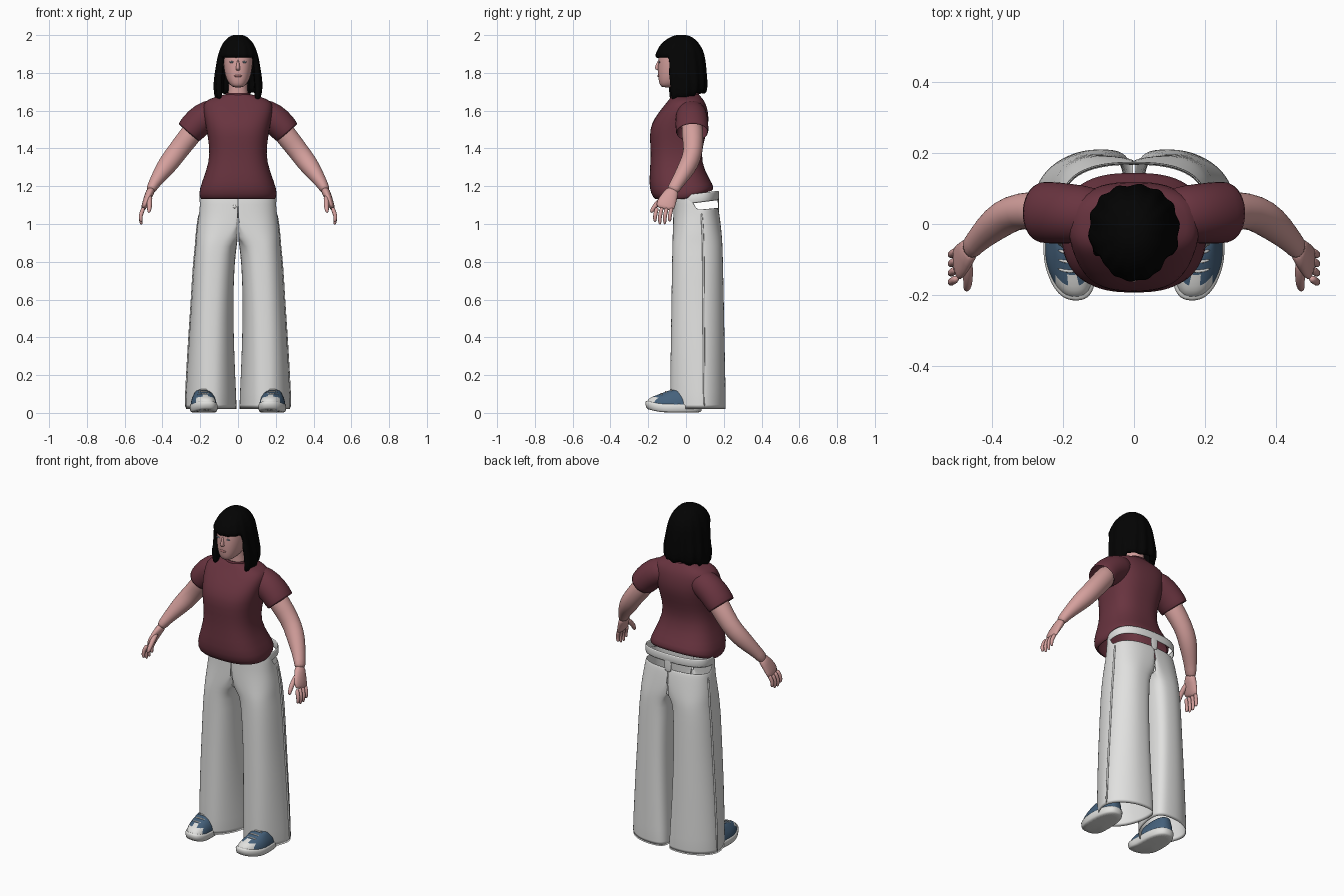
import bpy, bmesh, math, random
from mathutils import Vector

random.seed(4)
old = bpy.data.objects.get("Cube")
if old:
    bpy.data.objects.remove(old)


def material(name, r, g, b):
    m = bpy.data.materials.new(name)
    m.use_nodes = True
    m.diffuse_color = (r, g, b, 1)
    bsdf = m.node_tree.nodes["Principled BSDF"]
    bsdf.inputs["Base Color"].default_value = (r, g, b, 1)
    bsdf.inputs["Roughness"].default_value = 0.8
    return m


SKIN = material("skin", 0.66, 0.35, 0.335)
HAIR = material("black_hair", 0.001, 0.001, 0.001)
SHIRT = material("maroon_cloth", 0.14, 0.034, 0.05)
PANTS = material("pale_cloth", 0.75, 0.75, 0.74)
BLUE = material("blue_canvas", 0.06, 0.12, 0.2)
WHITE = material("white_rubber", 0.75, 0.75, 0.73)
LIPS = material("lips", 0.45, 0.19, 0.19)
EYE = material("grey_eye", 0.2, 0.25, 0.3)


def oval(z, cx, rx, front, back, n=32, e=2.4):
    """Rounded-box ring at height z."""
    pts = []
    for i in range(n):
        a = math.tau * i / n
        c, s = math.cos(a), math.sin(a)
        pts.append(Vector((cx + rx * math.copysign(abs(c) ** (2 / e), c),
                           (front + back) / 2 + (back - front) / 2 * math.copysign(abs(s) ** (2 / e), s), z)))
    return pts


def loft(name, rings, mats, caps=(False, False), thick=0, drop=None, rule=None, side=1):
    """Skin a stack of rings; drop removes faces and rule picks a material by face centre."""
    bm = bmesh.new()
    rows = [[bm.verts.new((p.x * side, p.y, p.z)) for p in r] for r in rings]
    for a, b in zip(rows, rows[1:]):
        n = len(a)
        for i in range(n):
            bm.faces.new((a[i], a[(i + 1) % n], b[(i + 1) % n], b[i]))
    for row, cap in zip((rows[0], rows[-1]), caps):
        if cap:
            bm.faces.new(row)
    if drop:
        bmesh.ops.delete(bm, geom=[f for f in bm.faces if drop(f)], context='FACES')
    bmesh.ops.recalc_face_normals(bm, faces=bm.faces)
    for f in bm.faces:
        f.smooth = True
        if rule:
            f.material_index = rule(f.calc_center_median())
    me = bpy.data.meshes.new(name)
    bm.to_mesh(me)
    bm.free()
    for m in mats:
        me.materials.append(m)
    ob = bpy.data.objects.new(name, me)
    bpy.context.collection.objects.link(ob)
    if thick:
        mod = ob.modifiers.new("thickness", 'SOLIDIFY')
        mod.thickness = thick
        mod.offset = -1
    mod = ob.modifiers.new("smooth", 'SUBSURF')
    mod.levels = mod.render_levels = 1
    return ob


def tube(name, path, mat, n=14, caps=(True, True), **kw):
    """Tube through (x, y, z, radius, radius along y)."""
    pts = [Vector(p[:3]) for p in path]
    rings = []
    for i, p in enumerate(path):
        t = (pts[min(i + 1, len(pts) - 1)] - pts[max(i - 1, 0)]).normalized()
        u = t.cross(Vector((0, 1, 0))).normalized()
        v = u.cross(t)
        rings.append([pts[i] + u * p[3] * math.cos(math.tau * k / n) + v * p[4] * math.sin(math.tau * k / n)
                      for k in range(n)])
    return loft(name, rings, [mat], caps, **kw)


def ball(name, loc, size, mat):
    bpy.ops.mesh.primitive_uv_sphere_add(segments=16, ring_count=10, radius=1, location=loc)
    ob = bpy.context.object
    ob.name, ob.scale = name, size
    ob.data.materials.append(mat)
    bpy.ops.object.shade_smooth()


# Head and neck
loft("neck", [oval(z, 0, w, f, b) for z, w, f, b in
              [(1.62, .07, -.06, .07), (1.69, .05, -.055, .055), (1.78, .048, -.06, .05)]], [SKIN])
loft("head", [oval(z, 0, w, f, b) for z, w, f, b in
              [(1.722, .022, -.125, -.06), (1.735, .042, -.139, -.03), (1.76, .058, -.145, .02),
               (1.79, .069, -.148, .05), (1.83, .076, -.149, .065), (1.87, .079, -.146, .07),
               (1.91, .078, -.143, .07), (1.95, .06, -.1, .05)]], [SKIN], (True, True))
loft("nose", [oval(z, 0, w, f, -.13, 12, 2) for z, w, f in
              [(1.812, .008, -.15), (1.818, .014, -.162), (1.828, .011, -.168), (1.85, .007, -.157),
               (1.872, .006, -.146)]], [SKIN], (True, True))
ball("lips", (0, -.143, 1.784), (.021, .009, .007), LIPS)

# Bobbed hair with a fringe, wavy locks and an open face
hair = [oval(z, 0, w, f, b, 56, 2.2) for z, w, f, b in
        [(2.002, .025, -.05, .0), (1.99, .052, -.085, .035), (1.96, .08, -.13, .068), (1.92, .098, -.152, .09),
         (1.885, .108, -.168, .1), (1.83, .117, -.16, .106), (1.77, .126, -.15, .11), (1.71, .128, -.145, .111),
         (1.648, .123, -.142, .11)]]
for j, ring in enumerate(hair):
    for i, p in enumerate(ring):
        wave = 1 + .0055 * j * math.sin(math.tau * i * 14 / 56)
        p.x *= wave
        p.y = -.025 + (p.y + .025) * wave
        if j > 6:
            p.z += .22 * max(0, p.y + .1)
        if j == 8:
            p.z += random.uniform(-.01, .01)
loft("hair", hair, [HAIR], (True, False), thick=.03,
     drop=lambda f: f.calc_center_median().z < 1.885 and f.calc_center_median().y < -.092)

# Shirt body: the hem rises toward the back
shirt = [oval(z, 0, w, f, b, 36, 2.6) for z, w, f, b in
         [(1.128, .195, -.16, .135), (1.155, .211, -.187, .152), (1.22, .193, -.197, .125), (1.33, .15, -.187, .078),
          (1.42, .153, -.189, .09), (1.5, .167, -.194, .115), (1.56, .178, -.168, .122), (1.62, .188, -.122, .112),
          (1.652, .175, -.095, .097), (1.672, .125, -.08, .08), (1.69, .062, -.066, .066)]]
for ring, lift in zip(shirt, (.33, .25, .12)):
    for p in ring:
        p.z += lift * max(0, p.y)
loft("shirt", shirt, [SHIRT], thick=.008)
loft("collar", [oval(z, 0, w, -w - .004, w + .004) for z, w in
                [(1.676, .066), (1.69, .067), (1.697, .062), (1.69, .056), (1.676, .056)]], [SHIRT])

for s, tag in ((1, "left"), (-1, "right")):
    ball(tag + "_eye", (s * .033, -.141, 1.857), (.013, .005, .005), EYE)

    # Sleeve, arm and hand
    tube(tag + "_sleeve", [(.07, .025, 1.605, .06, .07), (.15, .028, 1.583, .083, .083), (.215, .031, 1.538, .081, .088),
                           (.262, .033, 1.482, .075, .088)], SHIRT, 20, (True, False), thick=.008, side=s)
    tube(tag + "_arm", [(.19, .03, 1.55, .055, .055), (.25, .035, 1.475, .06, .06), (.32, .04, 1.385, .054, .05),
                        (.365, .02, 1.325, .055, .052), (.41, -.015, 1.265, .043, .044),
                        (.45, -.055, 1.205, .029, .033), (.466, -.075, 1.17, .026, .036)], SKIN, 18, side=s)
    tube(tag + "_palm", [(.455, -.062, 1.19, .025, .031), (.474, -.085, 1.15, .022, .043),
                         (.49, -.106, 1.11, .018, .053), (.503, -.113, 1.075, .013, .051)], SKIN, side=s)
    for k, word in enumerate(("index", "middle", "ring", "little")):
        y, tip = -.152 + .026 * k, (1.01, .994, .996, 1.012)[k]
        tube(f"{tag}_{word}_finger", [(.498, y, 1.09, .012, .012), (.513, y - .01, 1.055, .0115, .0115),
                                      (.517, y - .013, 1.03, .0105, .0105), (.511, y - .012, tip, .008, .008)],
             SKIN, 10, side=s)
    tube(tag + "_thumb", [(.468, -.1, 1.155, .016, .016), (.468, -.148, 1.115, .015, .015),
                          (.468, -.172, 1.085, .013, .013), (.473, -.187, 1.058, .009, .009)], SKIN, 10, side=s)

    # Wide trouser leg; the two halves meet on the centre line above the crotch
    leg = [oval(z, c, w, f, b, 40, 2.5) for z, c, w, f, b in
           [(.012, .147, .137, -.085, .212), (.2, .146, .128, -.083, .208), (.4, .143, .119, -.08, .204),
            (.6, .137, .11, -.077, .2), (.8, .127, .109, -.074, .196), (.89, .115, .109, -.072, .193),
            (.93, .085, .138, -.071, .191), (1.0, .04, .175, -.069, .184), (1.06, .01, .196, -.067, .176),
            (1.15, 0, .203, -.065, .17)]]
    for j, ring in enumerate(leg):
        flare = max(0, 1 - j / 9)
        cx = sum(p.x for p in ring) / len(ring)
        for p in ring:
            p.x -= .055 * flare * max(0, (p.y - .06) / .15) ** 2
            p.x = cx + (p.x - cx) * (1 - .33 * flare ** 2 * max(0, (.08 - p.y) / .16))
            p.x = max(p.x, 0)
            if j == 9 and p.y > .05:  # notch below the loose waistband
                p.z = 1.07 + .1 * p.y
    loft(tag + "_trouser_leg", leg, [PANTS], thick=.005, side=s,
         drop=lambda f: all(abs(v.co.x) < .001 for v in f.verts))
    tube(tag + "_side_seam", [(*ring[1], .006, .006) for ring in leg[:9]], PANTS, 8, side=s)

    # Canvas shoe: rubber sole, toe cap, upper and laces
    sole = [oval(z, .182, w, f, b, 32, 2.5) for z, w, f, b in
            [(0, .064, -.197, .075), (.006, .072, -.213, .083), (.042, .075, -.218, .086), (.05, .07, -.212, .082)]]
    upper = [oval(z, .182, w, f, b, 32, 2.4) for z, w, f, b in
             [(.04, .069, -.209, .082), (.06, .067, -.2, .08), (.078, .062, -.178, .078), (.095, .054, -.145, .075),
              (.112, .046, -.108, .072), (.125, .038, -.075, .07)]]
    for ring in sole + upper:
        for p in ring:
            p.z += 1.44 * max(0, -p.y - .1) ** 2
            p.x -= .16 * max(0, -p.y - .1)
    loft(tag + "_shoe_sole", sole, [WHITE], (True, True), side=s)
    loft(tag + "_shoe_upper", upper, [BLUE, WHITE], (False, True), side=s,
         rule=lambda c: 1 if c.y < -.16 else 0)
    for k in range(3):
        y, z = -.137 + .026 * k, .101 + .011 * k
        tube(f"{tag}_lace_{k + 1}", [(.144, y + .012, z - .006, .004, .005), (.18, y, z + .004, .004, .005),
                                     (.216, y + .012, z - .006, .004, .005)], WHITE, 8, side=s)

# Loose waistband, back loop and front button
band = [oval(z, 0, .205, -.062, .176, 40, 2.5) for z in (1.103, 1.157)]
for p in band[0] + band[1]:
    p.z += .12 * p.y
loft("waistband", band, [PANTS], thick=.007)
tube("back_belt_loop", [(0, .17, 1.16, .026, .004), (0, .172, 1.12, .026, .004), (0, .172, 1.06, .026, .004)], PANTS, 8)
ball("front_button", (-.018, -.068, 1.092), (.009, .004, .009), WHITE)
